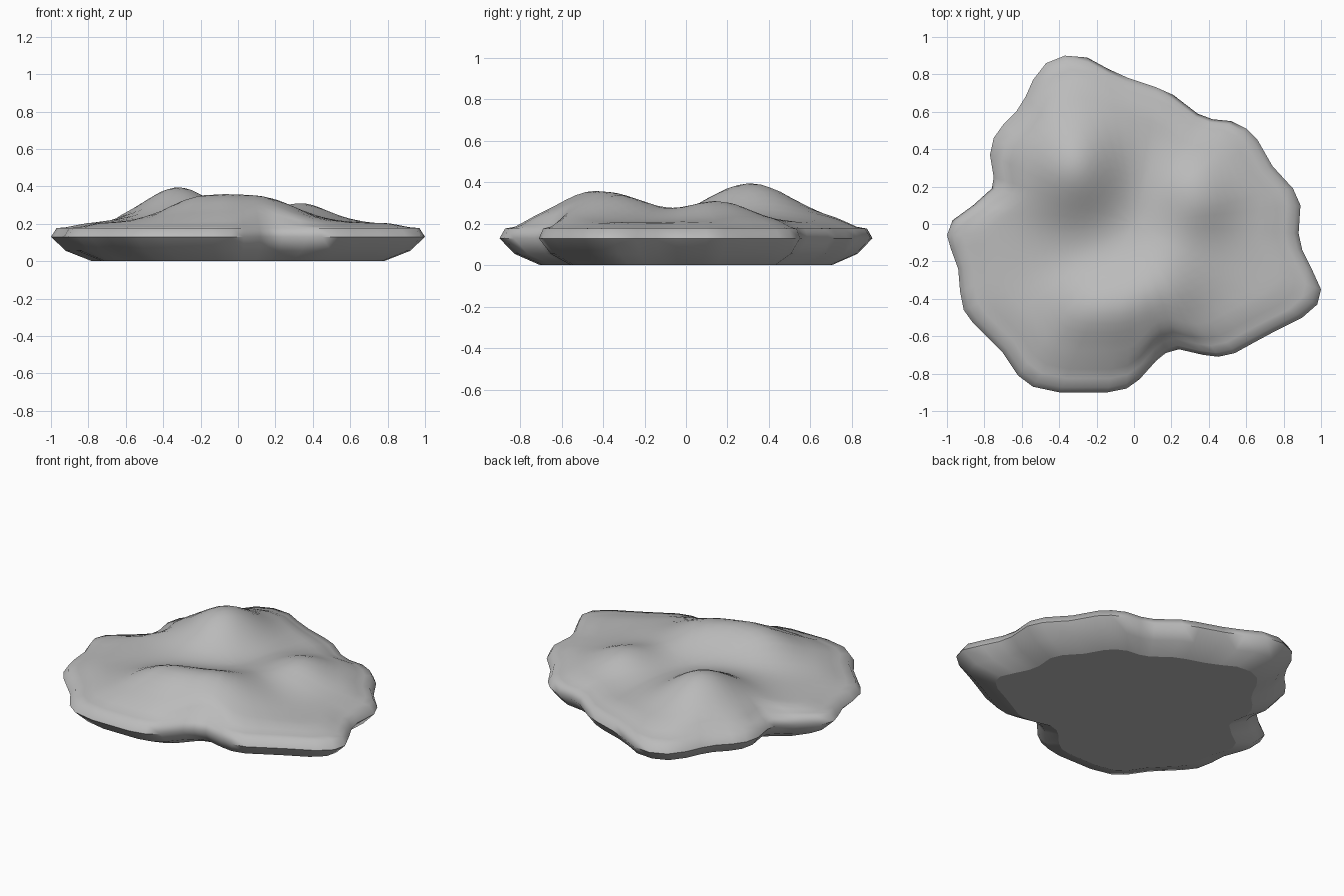
import bpy
import bmesh
import math

# Remove the default cube
default_cube = bpy.data.objects.get("Cube")
if default_cube:
    bpy.data.objects.remove(default_cube, do_unlink=True)

# Plan outline of the slab, in hundredths of a unit
OUTLINE = [
    (-100, -6), (-97, 2), (-86, 10), (-76, 19), (-75, 25), (-77, 37), (-75, 46),
    (-70, 53), (-63, 60), (-58, 68), (-54, 77), (-47, 86), (-37, 90), (-25, 89),
    (-14, 83), (-3, 78), (12, 73), (21, 69), (34, 59), (42, 56), (52, 55),
    (60, 51), (66, 45), (74, 31), (85, 19), (89, 10), (88, -5), (90, -14),
    (95, -24), (100, -35), (98, -43), (90, -50), (76, -57), (63, -64), (54, -69),
    (45, -71), (37, -70), (24, -67), (17, -69), (12, -73), (3, -83), (-4, -88),
    (-14, -90), (-40, -90), (-54, -87), (-62, -81), (-70, -69), (-79, -60),
    (-86, -53), (-91, -46), (-93, -36), (-94, -24), (-98, -13),
]

# Side profile from the flat underside up to the rim: (scale, height)
SIDE = [(0.78, 0), (0.92, 0.055), (1, 0.13), (0.97, 0.177)]
TOP_RINGS = 18

# Mounds on the top: centre x, centre y, width x, width y, height
MOUNDS = [
    (-0.32, 0.31, 0.18, 0.21, 0.19),
    (-0.2, -0.47, 0.18, 0.16, 0.13),
    (0.14, -0.36, 0.18, 0.18, 0.12),
    (0.34, 0.16, 0.15, 0.15, 0.1),
    (0.2, -0.08, 0.15, 0.15, 0.02),
]


def smoothstep(t):
    t = max(0.0, min(1.0, t))
    return t * t * (3 - 2 * t)


def top_height(x, y, scale):
    """Height of the undulating upper surface, fading to the rim."""
    rim = SIDE[-1]
    inward = (rim[0] - scale) / 0.2
    bumps = sum(
        h * math.exp(-(((x - cx) / wx) ** 2 + ((y - cy) / wy) ** 2) / 2)
        for cx, cy, wx, wy, h in MOUNDS
    )
    return rim[1] + 0.028 * smoothstep(inward) + bumps * smoothstep(inward * 1.5)


def add_ring(bm, scale, height=None):
    """One scaled copy of the outline, level or draped over the mounds."""
    ring = []
    for px, py in OUTLINE:
        x, y = px * scale / 100, py * scale / 100
        z = top_height(x, y, scale) if height is None else height
        ring.append(bm.verts.new((x, y, z)))
    return ring


def bridge(bm, lower, upper):
    count = len(lower)
    for i in range(count):
        j = (i + 1) % count
        bm.faces.new((lower[i], lower[j], upper[j], upper[i]))


# Stone slab: underside, sloped side and mounded top
bm = bmesh.new()
rings = [add_ring(bm, scale, height) for scale, height in SIDE]
for k in range(1, TOP_RINGS):
    rings.append(add_ring(bm, SIDE[-1][0] * (1 - k / TOP_RINGS)))
for lower, upper in zip(rings, rings[1:]):
    bridge(bm, lower, upper)
bm.faces.new(rings[0])
centre = bm.verts.new((0, 0, top_height(0, 0, 0)))
for a, b in zip(rings[-1], rings[-1][1:] + rings[-1][:1]):
    bm.faces.new((a, b, centre))
bmesh.ops.recalc_face_normals(bm, faces=bm.faces)

mesh = bpy.data.meshes.new("rock_slab")
bm.to_mesh(mesh)
bm.free()
rock = bpy.data.objects.new("rock_slab", mesh)
bpy.context.collection.objects.link(rock)

# Single grey stone colour
stone = bpy.data.materials.new("grey_stone")
stone.use_nodes = True
colour = (0.5, 0.5, 0.5, 1)
stone.diffuse_color = colour
stone.node_tree.nodes["Principled BSDF"].inputs["Base Color"].default_value = colour
mesh.materials.append(stone)

# Smooth the surface, but keep the underside edge crisp
bpy.ops.object.select_all(action="DESELECT")
rock.select_set(True)
bpy.context.view_layer.objects.active = rock
bpy.ops.object.shade_smooth_by_angle(angle=math.radians(60))
mesh.polygons[0].use_smooth = True
for polygon in mesh.polygons:
    if polygon.normal.z < -0.99:
        polygon.use_smooth = False
